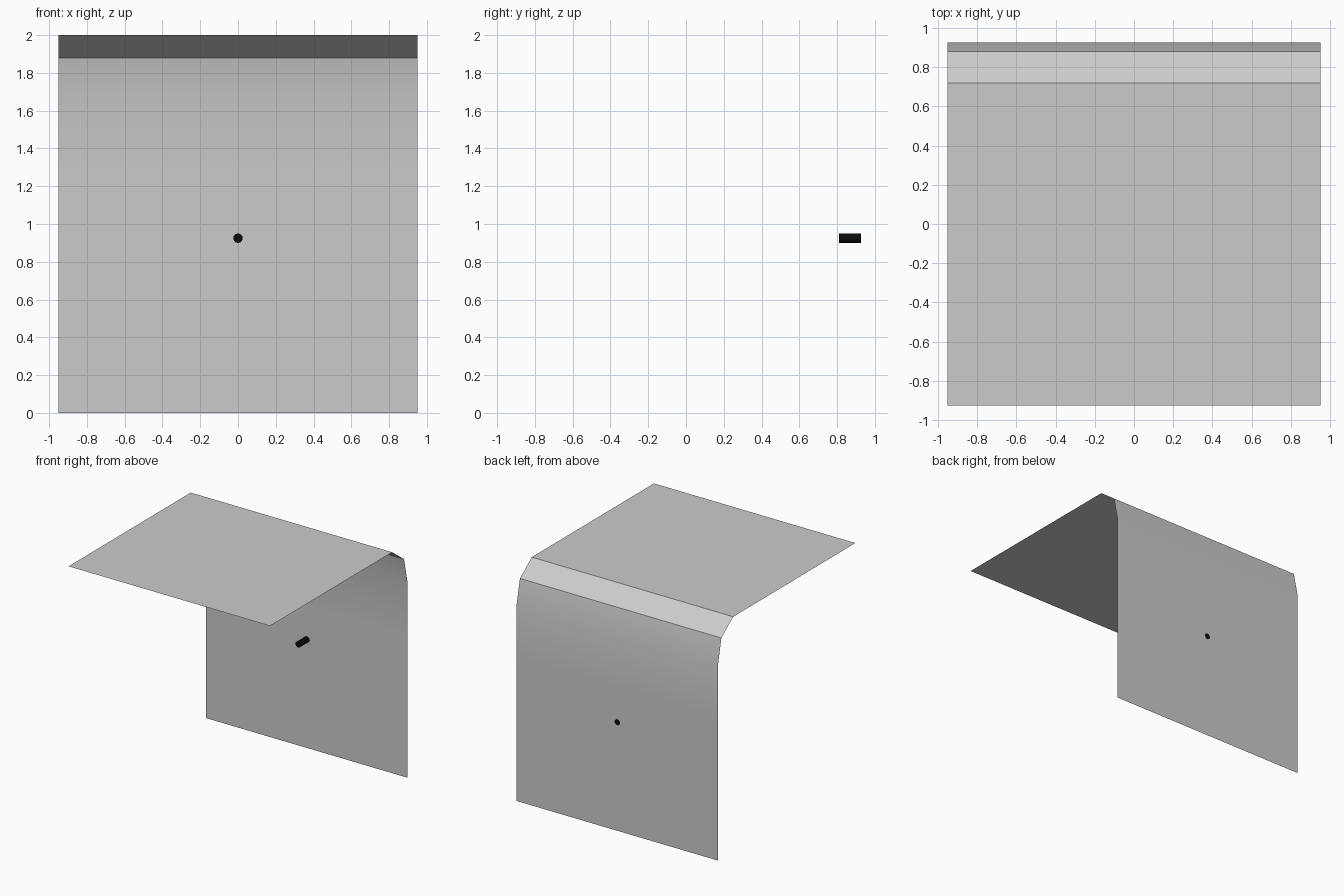
import bpy, math

if "Cube" in bpy.data.objects:
    bpy.data.objects.remove(bpy.data.objects["Cube"])

def smooth(obj):
    bpy.ops.object.select_all(action='DESELECT')
    obj.select_set(True)
    bpy.context.view_layer.objects.active = obj
    bpy.ops.object.shade_smooth_by_angle(angle=math.radians(30))

# Bent sheet: (y, z) side profile swept across x, no thickness
half_width = 0.95
profile = [(0.925, 0), (0.925, 1.2), (0.925, 1.67), (0.88, 1.88), (0.72, 2.0), (-0.925, 2.0)]
verts = [(x, y, z) for y, z in profile for x in (half_width, -half_width)]
faces = [(2*i, 2*i + 1, 2*i + 3, 2*i + 2) for i in range(len(profile) - 1)]
mesh = bpy.data.meshes.new("bent_panel")
mesh.from_pydata(verts, [], faces)
mesh.update()
panel = bpy.data.objects.new("bent_panel", mesh)
bpy.context.collection.objects.link(panel)
smooth(panel)

# Small black peg on the inner face of the upright
y0, y1 = 0.81, 0.9255
bpy.ops.mesh.primitive_cylinder_add(vertices=24, radius=0.025, depth=y1 - y0,
                                    location=(0, (y0 + y1) / 2, 0.925),
                                    rotation=(math.pi / 2, 0, 0))
peg = bpy.context.object
peg.name = "peg"
black = bpy.data.materials.new("black")
black.diffuse_color = (0.003, 0.003, 0.003, 1)
black.use_nodes = True
black.node_tree.nodes["Principled BSDF"].inputs["Base Color"].default_value = black.diffuse_color
peg.data.materials.append(black)
smooth(peg)
